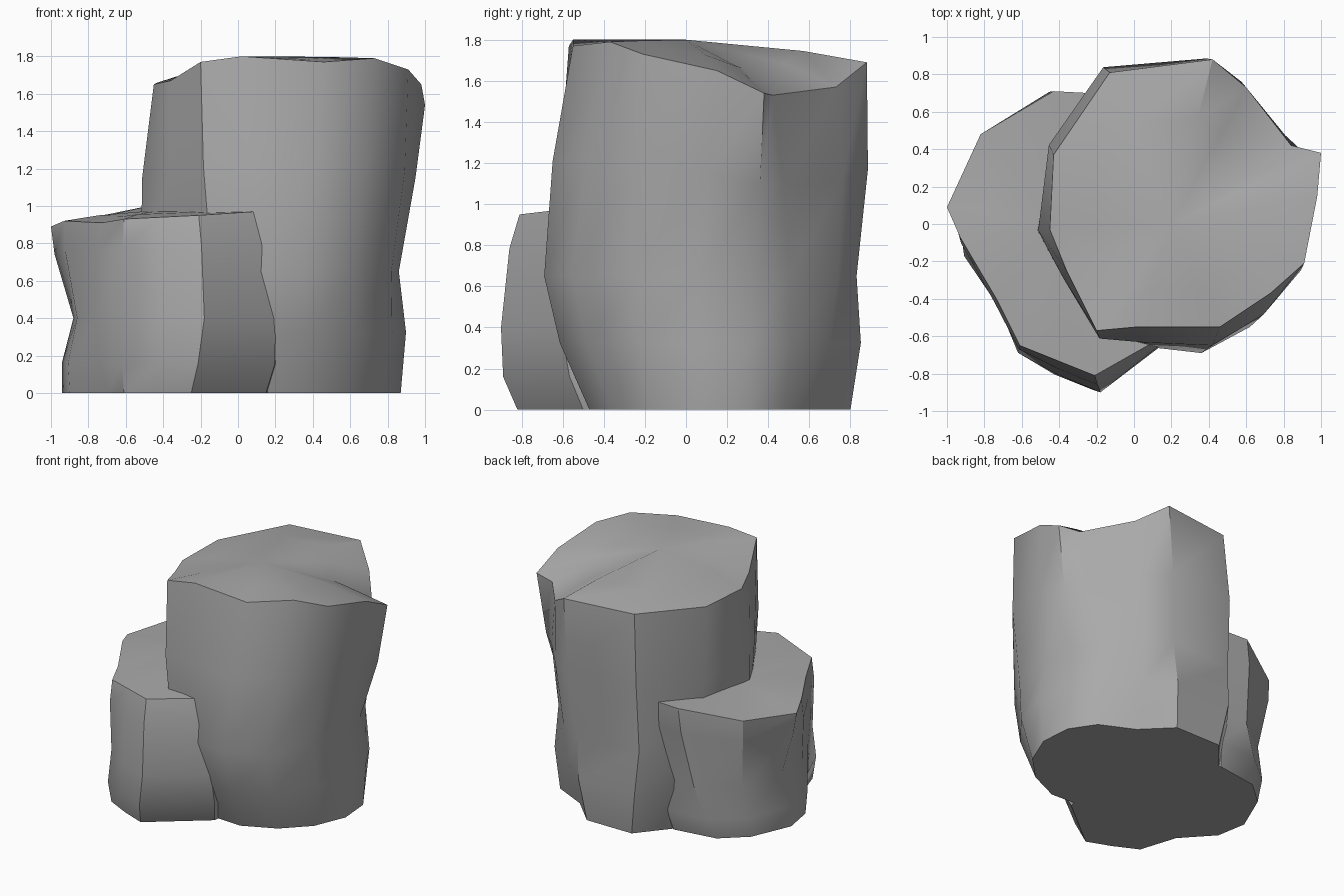
import bpy
import bmesh
from math import radians
from mathutils import Vector

if "Cube" in bpy.data.objects:
    bpy.data.objects.remove(bpy.data.objects["Cube"], do_unlink=True)

# Single stone colour
stone = bpy.data.materials.new("grey stone")
stone.use_nodes = True
stone_colour = (0.4, 0.4, 0.4, 1)
stone.diffuse_color = stone_colour
stone.node_tree.nodes["Principled BSDF"].inputs["Base Color"].default_value = stone_colour


def flat_outline(points, height):
    """Turn a plan outline into a level ring."""
    return [Vector((x, y, height)) for x, y in points]


def between(lower, upper, amount, swell, axis):
    """Blend two rings and swell the result away from a vertical axis."""
    ring = []
    for low, high in zip(lower, upper):
        point = low.lerp(high, amount)
        point.x = axis.x + (point.x - axis.x) * swell
        point.y = axis.y + (point.y - axis.y) * swell
        ring.append(point)
    return ring


def domed(rim, peak):
    """Inner ring that lifts the top slightly above straight slopes."""
    ring = []
    for point in rim:
        inner = point.lerp(peak, .35)
        inner.z = (point.z + peak.z) / 2
        ring.append(inner)
    return ring


def make_pillar(name, rings, peak):
    """Loft the rings, close the base and fan the top to its peak."""
    bm = bmesh.new()
    levels = [[bm.verts.new(point) for point in ring] for ring in rings]
    count = len(levels[0])
    for lower, upper in zip(levels, levels[1:]):
        for i in range(count):
            j = (i + 1) % count
            bm.faces.new((lower[i], lower[j], upper[j], upper[i]))
    bm.faces.new(levels[0])
    crown = bm.verts.new(peak)
    top = levels[-1]
    for i in range(count):
        bm.faces.new((top[i], top[(i + 1) % count], crown))
    bmesh.ops.recalc_face_normals(bm, faces=bm.faces)

    mesh = bpy.data.meshes.new(name)
    bm.to_mesh(mesh)
    bm.free()
    mesh.materials.append(stone)
    pillar = bpy.data.objects.new(name, mesh)
    bpy.context.collection.objects.link(pillar)
    bpy.ops.object.select_all(action="DESELECT")
    pillar.select_set(True)
    bpy.context.view_layer.objects.active = pillar
    bpy.ops.object.shade_smooth_by_angle(angle=radians(34))
    return pillar


# Tall pillar: outlines run anticlockwise from the front corner
tall_base = flat_outline([
    (-.1, -.39), (.16, -.46), (.35, -.47), (.59, -.36), (.77, -.18),
    (.87, .06), (.85, .3), (.73, .48), (.48, .6), (.28, .8),
    (-.1, .8), (-.3, .56), (-.32, .2), (-.2, -.2)], 0)
tall_waist = flat_outline([
    (-.14, -.6), (.1, -.66), (.36, -.69), (.62, -.55), (.82, -.26),
    (.86, .06), (.81, .32), (.73, .5), (.52, .74), (.34, .83),
    (-.17, .81), (-.43, .45), (-.52, -.03), (-.34, -.32)], .65)
tall_rim = [Vector(p) for p in (
    (-.2, -.57, 1.77), (.02, -.55, 1.8), (.46, -.55, 1.77), (.73, -.37, 1.79),
    (.91, -.21, 1.73), (.98, .15, 1.65), (1, .38, 1.54), (.84, .42, 1.53),
    (.6, .73, 1.57), (.42, .88, 1.69), (-.13, .81, 1.69), (-.43, .37, 1.66),
    (-.45, -.03, 1.65), (-.36, -.25, 1.67))]
tall_axis = Vector((.2, .1, 0))
tall_peak = Vector((.2, 0, 1.8))
make_pillar("tall_pillar", [
    tall_base,
    between(tall_base, tall_waist, .5, 1.05, tall_axis),
    tall_waist,
    between(tall_waist, tall_rim, .5, 1.04, tall_axis),
    tall_rim,
    domed(tall_rim, tall_peak)], tall_peak)

# Short pillar, leaning into the tall one
short_base = flat_outline([
    (-.25, -.82), (.15, -.5), (.2, -.2), (0, .4), (-.3, .58), (-.63, .53),
    (-.81, .37), (-.94, .07), (-.9, -.16), (-.7, -.38), (-.61, -.66),
    (-.43, -.75)], 0)
short_waist = flat_outline([
    (-.18, -.9), (.2, -.61), (.2, -.2), (0, .4), (-.25, .6), (-.5, .62),
    (-.77, .42), (-.88, .1), (-.86, -.18), (-.76, -.39), (-.61, -.66),
    (-.42, -.8)], .4)
short_rim = [Vector(p) for p in (
    (-.21, -.81, .95), (.09, -.64, .97), (.1, -.2, .97), (0, .4, 1),
    (-.24, .7, 1.01), (-.43, .71, 1.01), (-.82, .48, .93), (-1, .09, .89),
    (-.93, -.07, .92), (-.73, -.41, .91), (-.61, -.65, .93),
    (-.41, -.73, .94))]
short_axis = Vector((-.4, -.1, 0))
short_peak = Vector((-.4, 0, .98))
make_pillar("short_pillar", [
    short_base,
    between(short_base, short_waist, .4, 1.05, short_axis),
    short_waist,
    between(short_waist, short_rim, .7, 1.03, short_axis),
    short_rim,
    domed(short_rim, short_peak)], short_peak)
